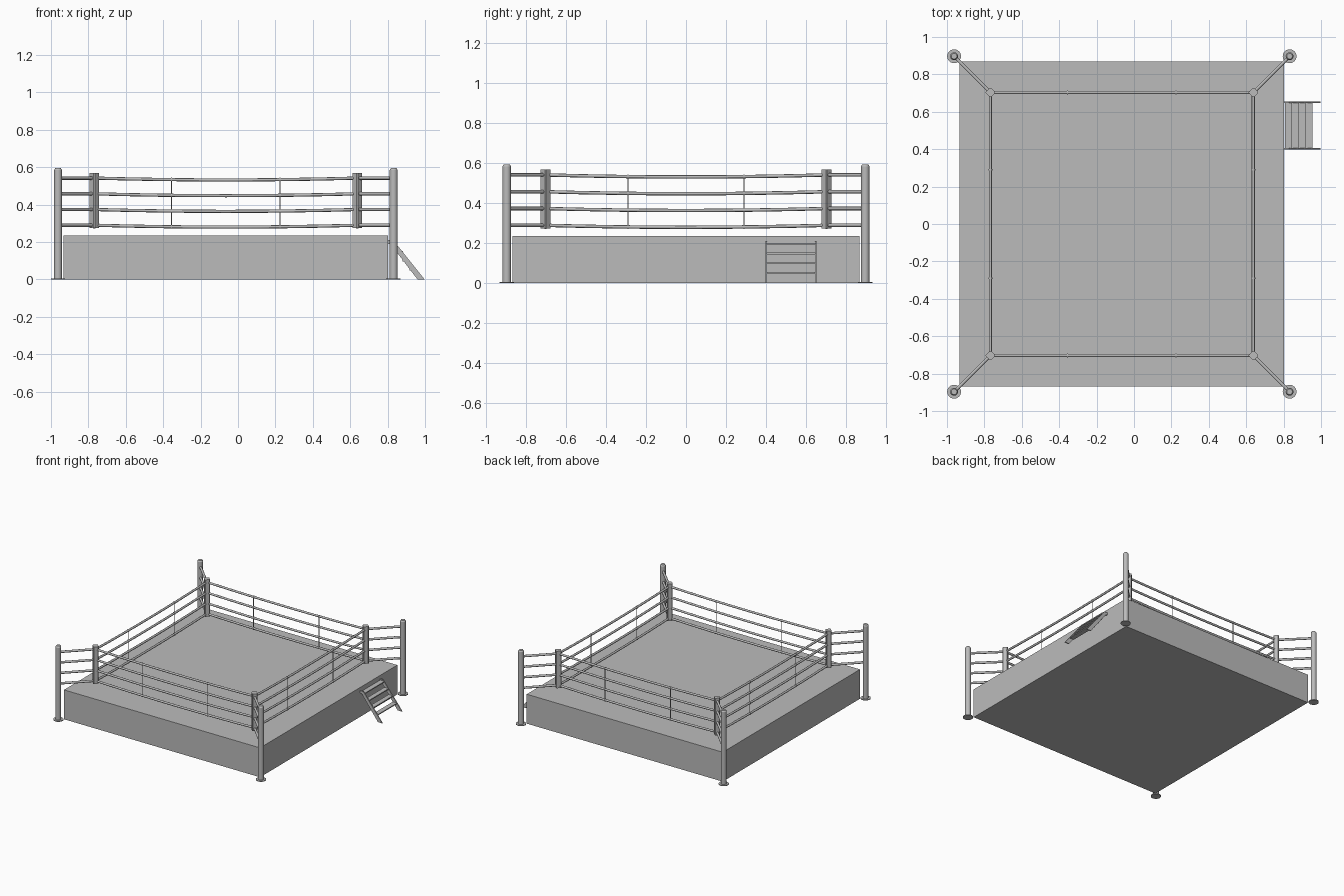
import bpy
import bmesh
from math import radians
from mathutils import Vector, Matrix

cube = bpy.data.objects.get("Cube")
if cube:
    bpy.data.objects.remove(cube, do_unlink=True)

grey = bpy.data.materials.new("plain grey")
grey.use_nodes = True
grey.diffuse_color = (0.5, 0.5, 0.5, 1)
grey.node_tree.nodes["Principled BSDF"].inputs["Base Color"].default_value = (0.5, 0.5, 0.5, 1)

CX = -0.065                 # ring centre
POST, PAD = 0.897, 0.703    # distances of posts and pads from the centre
ROPE_HEIGHTS = [0.29 + 0.084 * i for i in range(4)]
SAG = 0.01


def finish(name, bm, smooth=False):
    bmesh.ops.recalc_face_normals(bm, faces=bm.faces)
    mesh = bpy.data.meshes.new(name)
    bm.to_mesh(mesh)
    bm.free()
    obj = bpy.data.objects.new(name, mesh)
    bpy.context.collection.objects.link(obj)
    mesh.materials.append(grey)
    if smooth:
        bpy.ops.object.select_all(action='DESELECT')
        obj.select_set(True)
        bpy.context.view_layer.objects.active = obj
        bpy.ops.object.shade_smooth_by_angle(angle=radians(40))
    return obj


def add_box(bm, centre, size, turn=0):
    matrix = (Matrix.Translation(centre) @ Matrix.Rotation(radians(turn), 4, 'Z')
              @ Matrix.Diagonal((*size, 1)))
    return bmesh.ops.create_cube(bm, size=1, matrix=matrix)["verts"]


def add_rod(bm, start, end, radius, sides=10):
    start, end = Vector(start), Vector(end)
    axis = end - start
    matrix = Matrix.Translation((start + end) / 2) @ axis.to_track_quat('Z', 'Y').to_matrix().to_4x4()
    return bmesh.ops.create_cone(bm, cap_ends=True, segments=sides, radius1=radius,
                                 radius2=radius, depth=axis.length, matrix=matrix)["verts"]


def sag(t):
    """Drop of a rope at t, running from -1 to 1 along its length."""
    return SAG * (1 - t * t)


# Platform
bm = bmesh.new()
add_box(bm, (CX, 0, 0.118), (1.735, 1.735, 0.235))
finish("platform", bm)

# Corners: post with foot plate, pad and the tension bars between them
for sx, side in ((-1, "right"), (1, "left")):
    for sy, end in ((-1, "front"), (1, "back")):
        label = f"{end}_{side}"
        px, py = CX + sx * POST, sy * POST
        qx, qy = CX + sx * PAD, sy * PAD

        bm = bmesh.new()
        add_rod(bm, (px, py, 0), (px, py, 0.585), 0.021, 24)
        bmesh.ops.create_cone(bm, cap_ends=True, segments=24, radius1=0.021, radius2=0.015,
                              depth=0.01, matrix=Matrix.Translation((px, py, 0.59)))
        finish(label + "_post", bm, True)

        bm = bmesh.new()
        add_rod(bm, (px, py, 0), (px, py, 0.006), 0.037, 24)
        finish(label + "_foot_plate", bm, True)

        bm = bmesh.new()
        add_box(bm, (qx, qy, 0.422), (0.04, 0.04, 0.296), 45)
        upright = [e for e in bm.edges if abs(e.verts[0].co.z - e.verts[1].co.z) > 0.1]
        bmesh.ops.bevel(bm, geom=upright, offset=0.005, segments=1, affect='EDGES')
        finish(label + "_pad", bm)

        bm = bmesh.new()
        for z in ROPE_HEIGHTS:
            add_rod(bm, (px, py, z), (qx, qy, z), 0.009)
        finish(label + "_tension_bars", bm, True)

# Ropes and vertical ties, one set per side of the ring
for index, label in enumerate(("front", "left", "back", "right")):
    turn = Matrix.Translation((CX, 0, 0)) @ Matrix.Rotation(radians(90 * index), 4, 'Z')

    for level, z in enumerate(ROPE_HEIGHTS, 1):
        curve = bpy.data.curves.new("rope_path", 'CURVE')
        curve.dimensions = '3D'
        curve.bevel_depth = 0.0085
        curve.bevel_resolution = 2
        curve.use_fill_caps = True
        spline = curve.splines.new('POLY')
        spline.points.add(8)
        for i, point in enumerate(spline.points):
            t = i / 4 - 1
            point.co = (*(turn @ Vector((t * PAD, -PAD, z - sag(t)))), 1)
        rope = bpy.data.objects.new(f"{label}_rope_{level}", curve)
        bpy.context.collection.objects.link(rope)
        curve.materials.append(grey)
        bpy.ops.object.select_all(action='DESELECT')
        rope.select_set(True)
        bpy.context.view_layer.objects.active = rope
        bpy.ops.object.convert(target='MESH')
        bpy.ops.object.shade_smooth_by_angle(angle=radians(50))

    bm = bmesh.new()
    for x in (-0.29, 0.29):
        drop = sag(x / PAD)
        add_rod(bm, (x, -PAD, ROPE_HEIGHTS[0] - drop), (x, -PAD, ROPE_HEIGHTS[-1] - drop), 0.0025, 8)
        for z in ROPE_HEIGHTS:
            add_rod(bm, (x - 0.003, -PAD, z - drop), (x + 0.003, -PAD, z - drop), 0.0105, 12)
    bm.transform(turn)
    finish(label + "_rope_ties", bm, True)

# Steps leaning against the platform
PROFILE = [(0.803, 0.19), (0.803, 0.21), (0.83, 0.21), (0.998, 0), (0.96, 0), (0.815, 0.19)]
for y, label in ((0.402, "front"), (0.65, "back")):
    bm = bmesh.new()
    face = bm.faces.new([bm.verts.new((x, y - 0.004, z)) for x, z in PROFILE])
    extruded = bmesh.ops.extrude_face_region(bm, geom=[face])["geom"]
    bmesh.ops.translate(bm, vec=(0, 0.008, 0),
                        verts=[v for v in extruded if isinstance(v, bmesh.types.BMVert)])
    finish(label + "_step_stringer", bm)

for i in range(4):
    bm = bmesh.new()
    add_box(bm, (0.825 + 0.037 * i, 0.526, 0.197 - 0.048 * i), (0.038, 0.244, 0.008))
    finish(f"step_tread_{i + 1}", bm)
